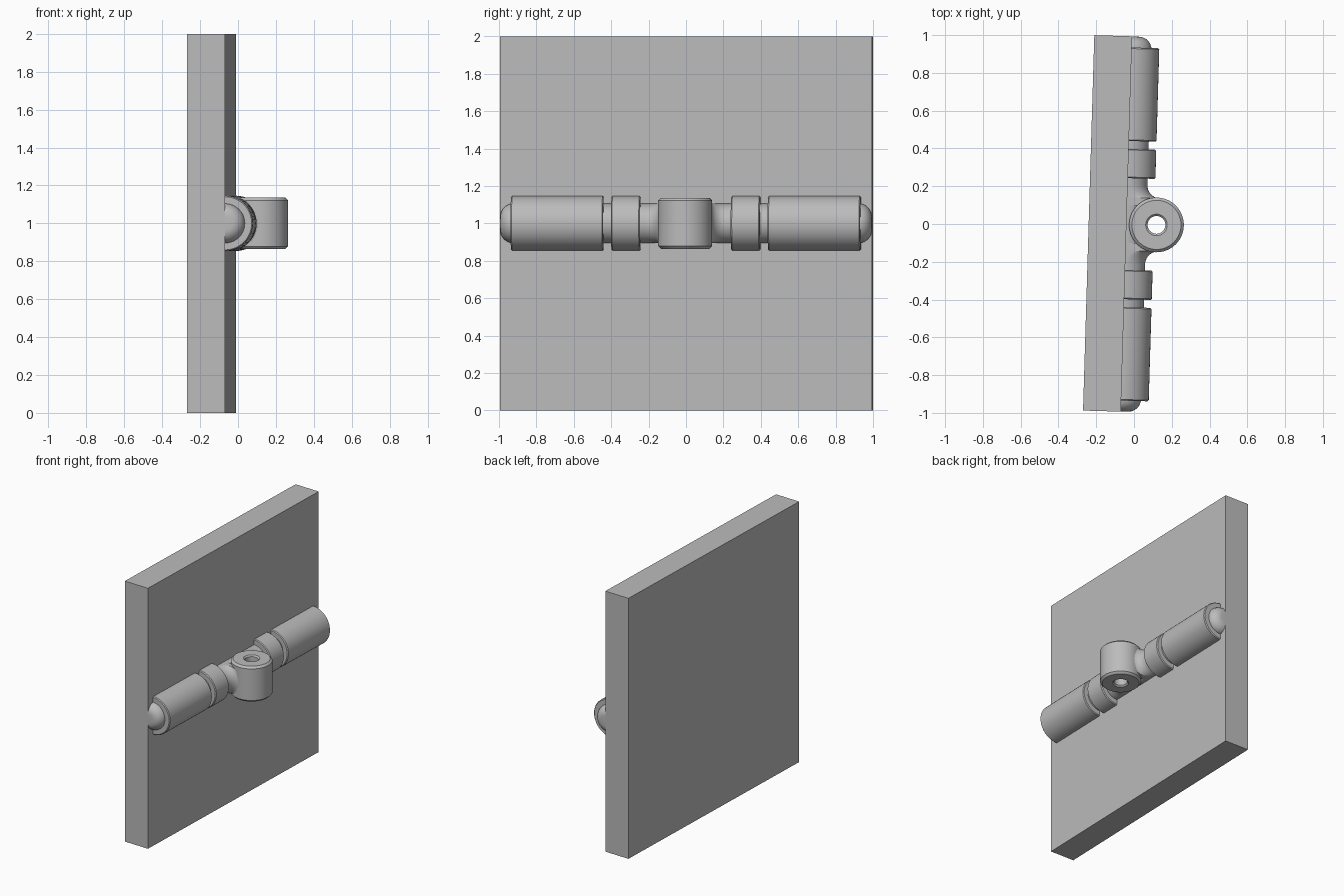
import bpy, bmesh, math
from mathutils import Matrix

if "Cube" in bpy.data.objects:
    bpy.data.objects.remove(bpy.data.objects["Cube"])

grey = bpy.data.materials.new("plain_grey")
grey.use_nodes = True
COLOUR = (0.5, 0.5, 0.5, 1)
grey.diffuse_color = COLOUR
grey.node_tree.nodes["Principled BSDF"].inputs["Base Color"].default_value = COLOUR

# Shared frame: the plate's front face, turned slightly about the vertical
FRAME = Matrix.Translation((-0.04, 0, 1)) @ Matrix.Rotation(-0.03, 4, 'Z')
ALONG = Matrix.Rotation(-math.pi / 2, 4, 'X')
ROD_R = 0.105


def finish(name, bm, local=Matrix.Identity(4), smooth=True):
    bmesh.ops.recalc_face_normals(bm, faces=bm.faces)
    mesh = bpy.data.meshes.new(name)
    bm.to_mesh(mesh)
    bm.free()
    mesh.materials.append(grey)
    obj = bpy.data.objects.new(name, mesh)
    bpy.context.collection.objects.link(obj)
    obj.matrix_world = FRAME @ local
    if smooth:
        bpy.ops.object.select_all(action='DESELECT')
        obj.select_set(True)
        bpy.context.view_layer.objects.active = obj
        bpy.ops.object.shade_smooth_by_angle(angle=math.radians(35))
    return obj


def bridge(bm, a, b):
    for i in range(len(a)):
        j = (i + 1) % len(a)
        bm.faces.new((a[i], a[j], b[j], b[i]))


def lathe(name, profile, local, closed=False, steps=48):
    """Turn (radius, height) points about local z."""
    bm = bmesh.new()
    angles = [2 * math.pi * i / steps for i in range(steps)]
    rings = [[bm.verts.new((r * math.cos(a), r * math.sin(a), h)) for a in angles]
             for r, h in profile]
    for a, b in zip(rings, rings[1:]):
        bridge(bm, a, b)
    if closed:
        bridge(bm, rings[-1], rings[0])
    else:
        bm.faces.new(rings[0])
        bm.faces.new(rings[-1])
    return finish(name, bm, local)


def collar(name, start, end, side):
    r, c = 0.146, 0.006
    lathe(name, [(r - c, side * start), (r, side * (start + c)),
                 (r, side * (end - c)), (r - c, side * end)], ALONG)


def neck(name, side):
    """Rod section that swells in a concave fillet into the hub."""
    bm = bmesh.new()
    fillet, foot = 0.07, 0.21
    stations = [0.1] + [foot - fillet * math.cos(math.pi / 2 * i / 10) for i in range(11)]
    rings = []
    for v in stations:
        run = min(foot - v, fillet)
        d = fillet - math.sqrt(max(fillet ** 2 - run ** 2, 0))
        pts = [(-0.05, -ROD_R)]
        for i in range(25):
            a = math.pi * (i / 24 - 0.5)
            pts.append((d + ROD_R * math.cos(a), ROD_R * math.sin(a)))
        pts.append((-0.05, ROD_R))
        rings.append([bm.verts.new((u, side * v, z)) for u, z in pts])
    for a, b in zip(rings, rings[1:]):
        bridge(bm, a, b)
    bm.faces.new(rings[0])
    bm.faces.new(rings[-1])
    finish(name, bm)


# Square backing plate
bm = bmesh.new()
bmesh.ops.create_cube(bm, size=1)
bmesh.ops.scale(bm, vec=(0.2, 1.988, 2), verts=bm.verts)
finish("backing_plate", bm, Matrix.Translation((-0.1, 0, 0)), smooth=False)

# Long rod with rounded ends, half sunk into the plate
END, ROUND = 0.993, 0.068
cap = [(ROD_R - ROUND + ROUND * math.cos(a), END - ROUND + ROUND * math.sin(a))
       for a in [math.pi / 2 * i / 8 for i in range(9)]]
lathe("rod", [(r, -h) for r, h in reversed(cap)] + cap, ALONG)

# Collars and necks on both halves
for side, label in ((1, "back"), (-1, "front")):
    collar(label + "_long_collar", 0.44, 0.935, side)
    collar(label + "_short_collar", 0.243, 0.398, side)
    neck(label + "_neck", side)

# Upright hub with a through hole and chamfered rims
H, R, HOLE, C = 0.136, 0.145, 0.047, 0.015
lathe("hub", [(HOLE, -H + 0.01), (HOLE + 0.01, -H), (R - C, -H), (R, -H + C),
              (R, H - C), (R - C, H), (HOLE + 0.01, H), (HOLE, H - 0.01)],
      Matrix.Translation((0.159, 0, 0)), closed=True)
